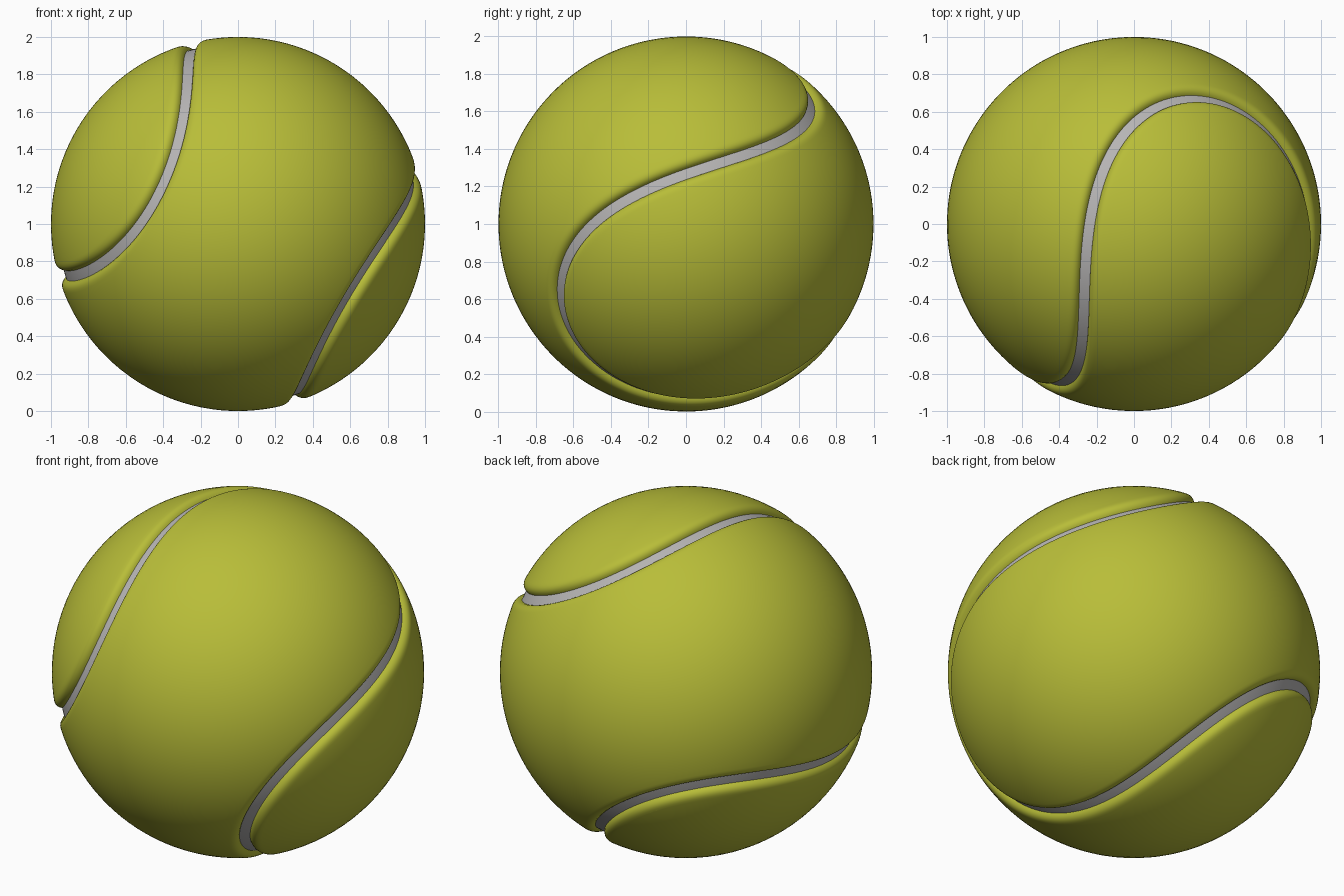
import bpy, bmesh, math
from mathutils import Vector, Matrix

if "Cube" in bpy.data.objects:
    bpy.data.objects.remove(bpy.data.objects["Cube"])

N = 480          # samples along the seam
M = 28           # divisions across a felt panel
B = 0.2          # waviness of the seam curve
A = 1.0 - B
C = 2.0 * math.sqrt(A * B)

# Orientation of the seam on the ball
al, ph = math.radians(16.0), math.radians(13.0)
X = Vector((math.cos(al), 0, math.sin(al)))
Y0 = Vector((-math.sin(al), 0, math.cos(al)))
Z0 = Vector((0, 1, 0))
Y = Y0 * math.cos(ph) - Z0 * math.sin(ph)
Z = Z0 * math.cos(ph) + Y0 * math.sin(ph)
FRAME = Matrix((X, Y, Z)).transposed()
CENTRE = Vector((0, 0, 1))


def seam_point(t):
    return Vector((A * math.cos(t) + B * math.cos(3 * t),
                   A * math.sin(t) - B * math.sin(3 * t),
                   C * math.sin(2 * t)))


def ring(start, d, r):
    """Closed loop beside the seam: offset d over the surface, radius r."""
    pts = []
    for i in range(N):
        t = start + 2 * math.pi * i / N
        p = seam_point(t).normalized()
        tan = (seam_point(t + 1e-4) - seam_point(t - 1e-4)).normalized()
        side = p.cross(tan)
        pts.append((p * math.cos(d) + side * math.sin(d)) * r)
    return pts


def add_ring(bm, pts):
    return [bm.verts.new(FRAME @ p + CENTRE) for p in pts]


def bridge(bm, r1, r2):
    for i in range(N):
        j = (i + 1) % N
        bm.faces.new((r1[i], r1[j], r2[j], r2[i]))


def finish(bm, name, mat):
    bm.normal_update()
    for f in bm.faces:                       # make every face look outward
        if f.normal.dot(f.calc_center_median() - CENTRE) < 0:
            f.normal_flip()
        f.smooth = True
    me = bpy.data.meshes.new(name)
    bm.to_mesh(me)
    bm.free()
    me.materials.append(mat)
    ob = bpy.data.objects.new(name, me)
    bpy.context.collection.objects.link(ob)
    return ob


def material(name, col):
    m = bpy.data.materials.new(name)
    m.diffuse_color = (*col, 1)
    m.use_nodes = True
    m.node_tree.nodes["Principled BSDF"].inputs["Base Color"].default_value = m.diffuse_color
    return m


felt = material("yellow_green_felt", (0.48, 0.51, 0.04))
grey = material("grey_rubber", (0.47, 0.46, 0.46))

# Rounded rim of a felt panel: (offset from seam centre, radius)
RIM = [(0.027, 0.955), (0.030, 0.966), (0.035, 0.977), (0.042, 0.986),
       (0.051, 0.993), (0.062, 0.9975), (0.074, 0.9995), (0.086, 1.0)]


def felt_panel(name, start, sign):
    bm = bmesh.new()
    prev = None
    for d, r in RIM:
        pts = ring(start, sign * d, r)
        cur = add_ring(bm, pts)
        if prev:
            bridge(bm, prev, cur)
        prev = cur
    # Fill the panel with arcs running from one long edge to the other
    rows = [[prev[0]]]
    for i in range(1, N // 2):
        p, q = pts[i], pts[N - i]
        inner = [p.lerp(q, k / M).normalized() for k in range(1, M)]
        rows.append([prev[i]] + add_ring(bm, inner) + [prev[N - i]])
    rows.append([prev[N // 2]])
    for a, b in zip(rows, rows[1:]):
        for k in range(M):
            if len(a) == 1:
                bm.faces.new((a[0], b[k], b[k + 1]))
            elif len(b) == 1:
                bm.faces.new((a[k], a[k + 1], b[0]))
            else:
                bm.faces.new((a[k], a[k + 1], b[k + 1], b[k]))
    return finish(bm, name, felt)


# Two interlocking felt panels
felt_panel("felt_panel_a", -math.pi / 4, 1)
felt_panel("felt_panel_b", math.pi / 4, -1)

# Rubber seam lying in the groove between them
bm = bmesh.new()
prev = None
for d in (-0.034, -0.017, 0.0, 0.017, 0.034):
    cur = add_ring(bm, ring(0, d, 0.964))
    if prev:
        bridge(bm, prev, cur)
    prev = cur
finish(bm, "seam", grey)
